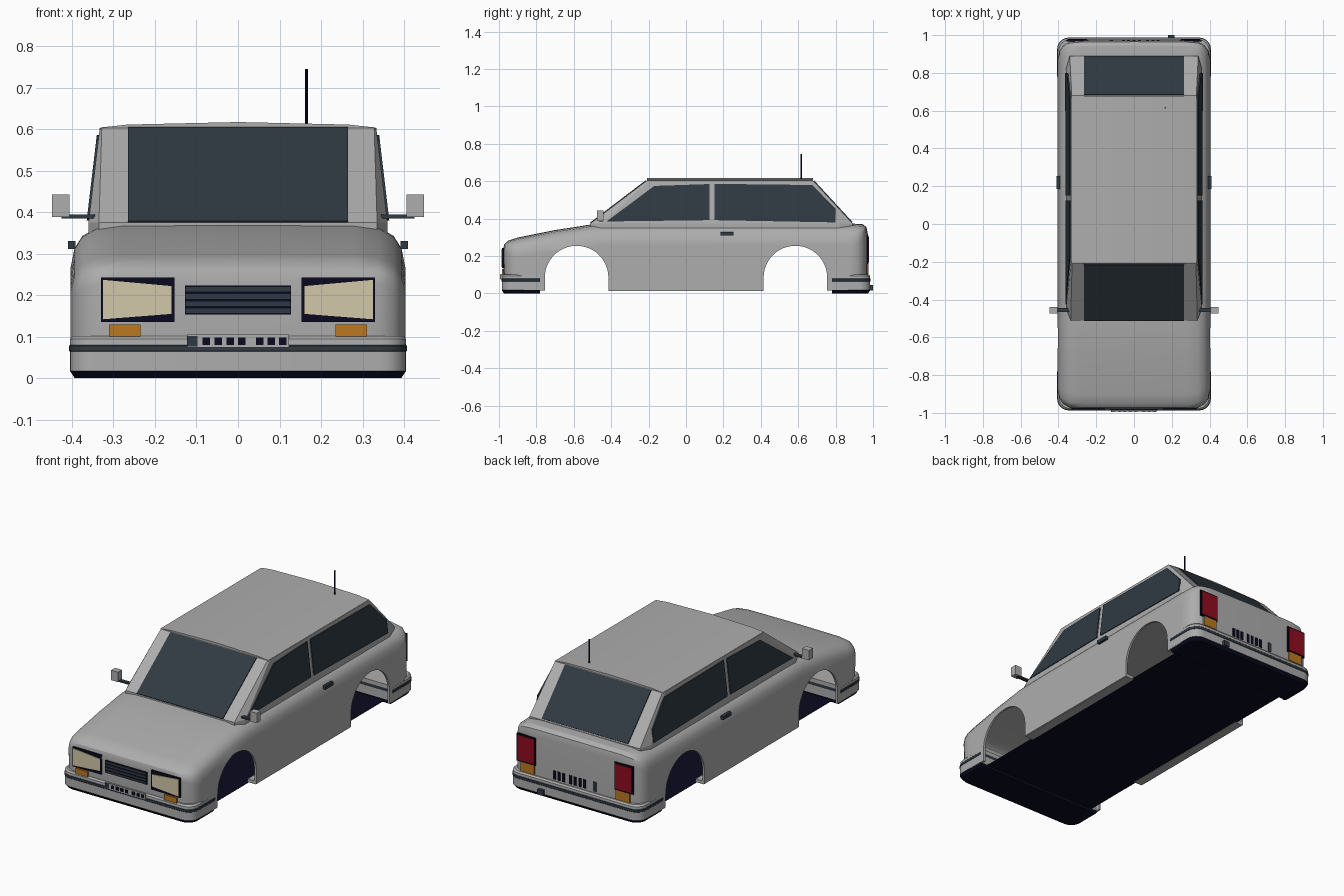
import bpy, bmesh
from math import sin, cos, pi, radians

cube = bpy.data.objects.get("Cube")
if cube:
    bpy.data.objects.remove(cube)


def material(name, r, g, b):
    m = bpy.data.materials.new(name)
    m.use_nodes = True
    m.diffuse_color = (r, g, b, 1)
    m.node_tree.nodes["Principled BSDF"].inputs["Base Color"].default_value = (r, g, b, 1)
    return m


PAINT = material("silver grey paint", 0.42, 0.42, 0.42)
SLATE = material("slate glass and trim", 0.03, 0.042, 0.055)
NAVY = material("dark navy", 0.003, 0.003, 0.014)
CREAM = material("cream lamp", 0.64, 0.58, 0.4)
AMBER = material("amber lamp", 0.5, 0.19, 0.015)
RED = material("red lamp", 0.28, 0.004, 0.014)


def make(name, verts, faces, *mats):
    me = bpy.data.meshes.new(name)
    bm = bmesh.new()
    vs = [bm.verts.new(v) for v in verts]
    for f in faces:
        bm.faces.new([vs[i] for i in f])
    bmesh.ops.recalc_face_normals(bm, faces=bm.faces)
    bm.to_mesh(me)
    bm.free()
    for m in mats:
        me.materials.append(m)
    ob = bpy.data.objects.new(name, me)
    bpy.context.collection.objects.link(ob)
    return ob


def loft(name, rings, *mats, closed=True, caps=(True, True)):
    """Skin a list of point rings, with end caps."""
    n = len(rings[0])
    faces = []
    for k in range(len(rings) - 1):
        for i in range(n if closed else n - 1):
            j = (i + 1) % n
            faces.append((k * n + i, k * n + j, (k + 1) * n + j, (k + 1) * n + i))
    if caps[0]:
        faces.append(tuple(range(n)))
    if caps[1]:
        faces.append(tuple(range((len(rings) - 1) * n, len(rings) * n)))
    return make(name, [p for r in rings for p in r], faces, *mats)


def prism(name, pts, place, mat):
    """Extrude a 2D outline; place(u, v, t) gives 3D points for t = 0 and 1."""
    return loft(name, [[place(u, v, t) for u, v in pts] for t in (0, 1)], mat)


def rect(u0, u1, v0, v1):
    return [(u0, v0), (u1, v0), (u1, v1), (u0, v1)]


def along_y(y0, y1):
    return lambda u, v, t: (u, y0 + (y1 - y0) * t, v)


def along_z(z0, z1):
    return lambda u, v, t: (u, v, z0 + (z1 - z0) * t)


def along_x(x0, x1):
    return lambda u, v, t: (x0 + (x1 - x0) * t, u, v)


def flip(pts, s):
    return [(s * u, v) for u, v in pts]


def activate(ob):
    bpy.ops.object.select_all(action='DESELECT')
    ob.select_set(True)
    bpy.context.view_layer.objects.active = ob


def smooth(ob, angle=32):
    activate(ob)
    bpy.ops.object.shade_smooth_by_angle(angle=radians(angle))


# Lower body: side profile lofted across the width, rounded towards the flanks
profile = [(-.972, .015), (-.976, .1), (-.98, .23), (-.972, .262), (-.95, .283), (-.9, .299),
           (-.7, .339), (-.5, .37), (-.3, .373), (.9, .373), (.945, .37), (.965, .355),
           (.972, .32), (.972, .1), (.968, .015)]
half = [(0, 0, 0), (.28, .002, .002), (.34, .007, .01), (.375, .028, .03),
        (.394, .055, .06), (.404, .1, .11)]
stations = [(-x, a, b) for x, a, b in half[:0:-1]] + half
rings = [[(x, y * (1 - a), z - b * max(0, z - .09) / .28) for y, z in profile]
         for x, a, b in stations]
body = loft("body_shell", rings, PAINT, closed=False)
smooth(body)
shell = body.modifiers.new("shell", 'SOLIDIFY')
shell.thickness = .012
shell.offset = -1
activate(body)
bpy.ops.object.modifier_apply(modifier="shell")

# Wheel arches cut through the hollow shell
for y in (-.585, .585):
    arch = [(y + .17 * cos(pi * i / 24), .085 + .17 * sin(pi * i / 24)) for i in range(25)]
    arch += [(y - .17, -.1), (y + .17, -.1)]
    cutter = prism("arch_cutter", arch, along_x(-.6, .6), PAINT)
    cutter.hide_render = True
    cut = body.modifiers.new("arch", 'BOOLEAN')
    cut.operation = 'DIFFERENCE'
    cut.solver = 'EXACT'
    cut.object = cutter
    activate(body)
    bpy.ops.object.modifier_apply(modifier="arch")
    bpy.data.objects.remove(cutter)
smooth(body)
body.modifiers.new("clean_normals", 'WEIGHTED_NORMAL').keep_sharp = True

# Floor and sills
make("floor", [(x, y, .014) for x, y in rect(-.36, .36, -.95, .95)], [(0, 1, 2, 3)], NAVY)
for s, side in ((1, "left"), (-1, "right")):
    prism(side + "_sill", flip(rect(.35, .4, .012, .03), s), along_y(-.415, .415), PAINT)

# Bumpers: rounded plan, stacked bands with a dark strip
for d, end in ((-1, "front"), (1, "rear")):
    corner = [(.345 + .06 * cos(a), .925 + .06 * sin(a)) for a in
              [pi / 2 * i / 6 for i in range(7)]]
    plan = [(.405, .78)] + corner
    plan += [(-x, y) for x, y in plan[::-1]]
    levels = [(0, .97), (.018, 1), (.064, 1), (.066, 1.004), (.078, 1.004), (.08, 1),
              (.094, .998), (.102, .98)]
    bumper = loft(end + "_bumper",
                  [[(x * k, d * (.78 + (y - .78) * (1 - (1 - k) * 2)), z) for x, y in plan]
                   for z, k in levels], PAINT, SLATE, NAVY)
    for f in bumper.data.polygons:
        z = f.center.z
        f.material_index = 2 if z < .017 else 1 if .064 < z < .08 else 0
    smooth(bumper, 30)

# Cabin with leaning sides, and a crowned roof
low = [(.335, -.51), (.36, -.45), (.36, .82), (.34, .89)]
high = [(.328, -.21), (.333, -.195), (.333, .66), (.33, .68)]


def cabin_ring(pts, z):
    return [(x, y, z) for x, y in pts + [(-x, y) for x, y in pts[::-1]]]


loft("cabin", [cabin_ring(low, .335), cabin_ring(low, .375), cabin_ring(high, .603)], PAINT,
     caps=(False, True))
crown = [(.333, .598), (.331, .604), (.265, .611), (0, .617)]
roof = prism("roof", crown + [(-x, z) for x, z in crown[-2::-1]], along_y(-.208, .678), PAINT)
smooth(roof, 20)


# Windscreen and rear window lie on the sloping ends
def sloped(y0, run, ny, nz):
    def place(x, v, t):
        k = -.003 + .008 * t
        return (x, y0 + run * v + ny * k, .375 + .228 * v + nz * k)
    return place


prism("windscreen", rect(-.265, .265, 0, .99), sloped(-.51, .3, -.61, .79), SLATE)
prism("rear_window", rect(-.265, .265, .02, .99), sloped(.89, -.21, .74, .67), SLATE)

front_pane = [(-.425, .385), (-.17, .575), (.125, .585), (.125, .392)]
rear_pane = [(.152, .392), (.152, .586), (.675, .58), (.8, .452), (.8, .38)]
lamp = [(.16, .155), (.325, .142), (.325, .237), (.16, .222)]
for s, side in ((1, "left"), (-1, "right")):
    def on_side(y, z, t):
        return (s * (.358 - (z - .375) * .118 + .007 * t), y, z)
    prism(side + "_front_side_window", front_pane, on_side, SLATE)
    prism(side + "_rear_side_window", rear_pane, on_side, SLATE)
    prism(side + "_door_handle", rect(.185, .255, .311, .33), along_x(s * .392, s * .409), SLATE)
    # Door mirror on its arm
    prism(side + "_mirror_arm", flip(rect(.345, .425, -.465, -.445), s), along_z(.385, .394), SLATE)
    prism(side + "_mirror", flip(rect(.406, .448, -.475, -.44), s), along_z(.388, .443), PAINT)
    # Front lamps
    prism(side + "_headlight_frame", flip(rect(.153, .33, .135, .243), s), along_y(-.983, -.974), NAVY)
    prism(side + "_headlight", flip(lamp, s), along_y(-.986, -.981), CREAM)
    prism(side + "_front_indicator", flip(rect(.235, .311, .1, .13), s), along_y(-.985, -.976), AMBER)
    # Rear lamps
    prism(side + "_tail_light_frame", flip(rect(.242, .358, .157, .31), s), along_y(.967, .976), NAVY)
    prism(side + "_tail_light", flip(rect(.25, .35, .165, .302), s), along_y(.974, .979), RED)
    prism(side + "_rear_indicator", flip(rect(.25, .335, .105, .157), s), along_y(.968, .977), AMBER)

# Grille with slats
prism("grille", rect(-.128, .128, .154, .223), along_y(-.984, -.976), NAVY)
for i in range(4):
    z = .157 + i * .0172
    prism("grille_slat", rect(-.126, .126, z, z + .011), along_y(-.987, -.982), SLATE)

# Number plate panels with plain square blocks
prism("front_plate", rect(-.123, .123, .074, .105), along_y(-.992, -.985), PAINT)
prism("front_plate_end", rect(-.123, -.098, .077, .102), along_y(-.995, -.99), SLATE)
prism("rear_plate_end", rect(-.13, -.11, .11, .163), along_y(.967, .975), SLATE)
for x in (-.076, -.048, -.019, .009, .052, .08, .108):
    prism("front_plate_block", rect(x - .009, x + .009, .08, .098), along_y(-.995, -.99), NAVY)
    prism("rear_plate_block", rect(x + .012, x + .028, .112, .16), along_y(.967, .975), NAVY)

# Exhaust and aerial
prism("exhaust", rect(.18, .215, .016, .045), along_y(.95, 1.0), SLATE)
rod = [(.165 + .004 * cos(pi * i / 4), .615 + .004 * sin(pi * i / 4)) for i in range(8)]
prism("aerial", rod, along_z(.6, .745), NAVY)
